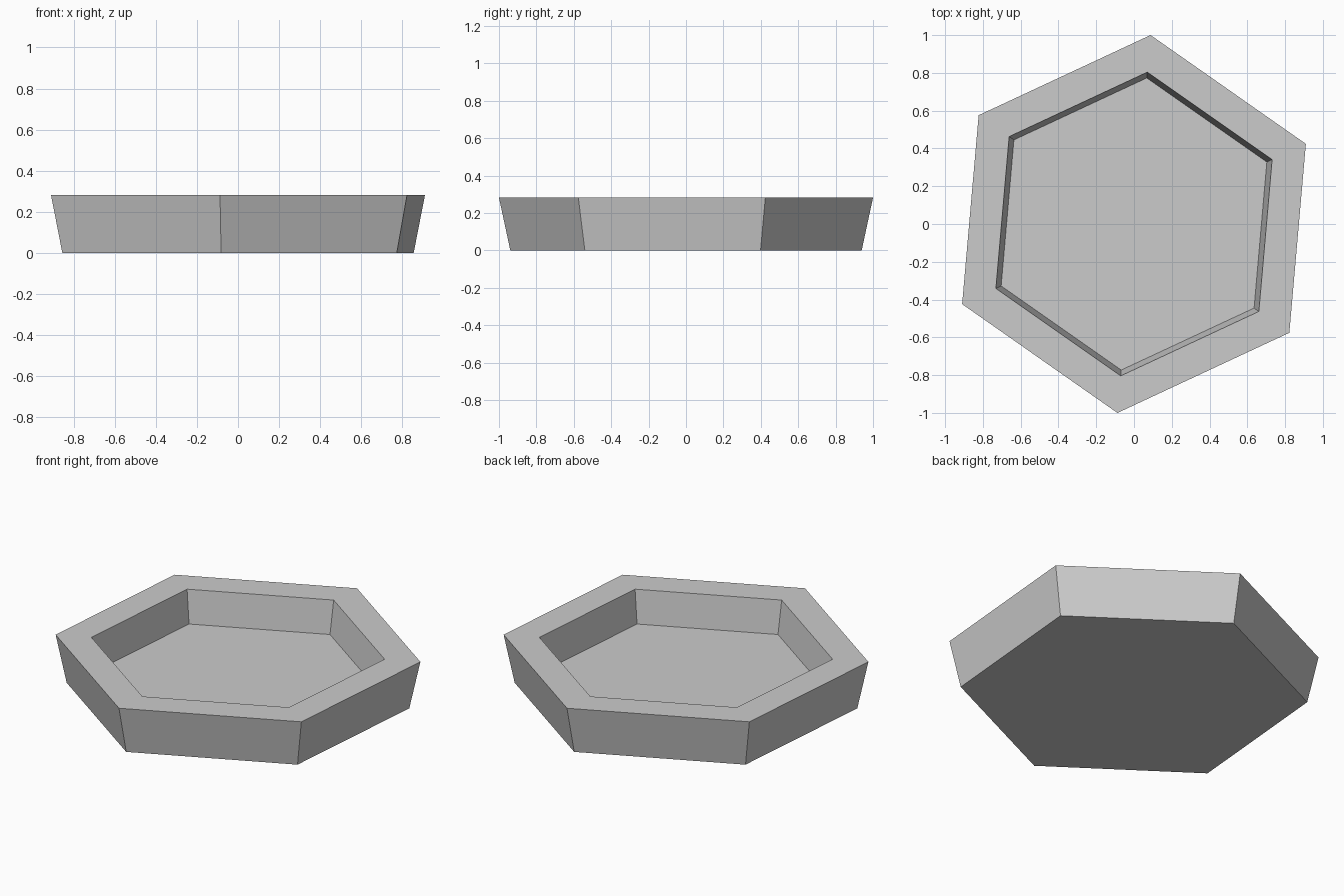
import bpy, bmesh
from math import cos, sin, radians

cube = bpy.data.objects.get("Cube")
if cube:
    bpy.data.objects.remove(cube, do_unlink=True)

# Single flat colour
grey = bpy.data.materials.new("light_grey")
grey.use_nodes = True
colour = (0.6, 0.6, 0.6, 1)
grey.diffuse_color = colour
grey.node_tree.nodes["Principled BSDF"].inputs["Base Color"].default_value = colour

SIDES = 6
TURN = radians(25)

# Tray profile as (radius, height): base, outer rim, inner rim, recessed floor
PROFILE = [(0.943, 0), (1.004, 0.283), (0.807, 0.283), (0.776, 0.088)]


def ring(bm, radius, z):
    step = radians(360 / SIDES)
    return [bm.verts.new((radius * cos(TURN + i * step),
                          radius * sin(TURN + i * step), z))
            for i in range(SIDES)]


# Hexagonal tray: stacked rings joined by flat walls, closed at base and floor
bm = bmesh.new()
rings = [ring(bm, r, z) for r, z in PROFILE]
for low, high in zip(rings, rings[1:]):
    for i in range(SIDES):
        j = (i + 1) % SIDES
        bm.faces.new((low[i], low[j], high[j], high[i]))
bm.faces.new(rings[0][::-1])
bm.faces.new(rings[-1])
bmesh.ops.recalc_face_normals(bm, faces=bm.faces)

mesh = bpy.data.meshes.new("hexagonal_tray")
bm.to_mesh(mesh)
bm.free()
mesh.materials.append(grey)
tray = bpy.data.objects.new("hexagonal_tray", mesh)
bpy.context.collection.objects.link(tray)
